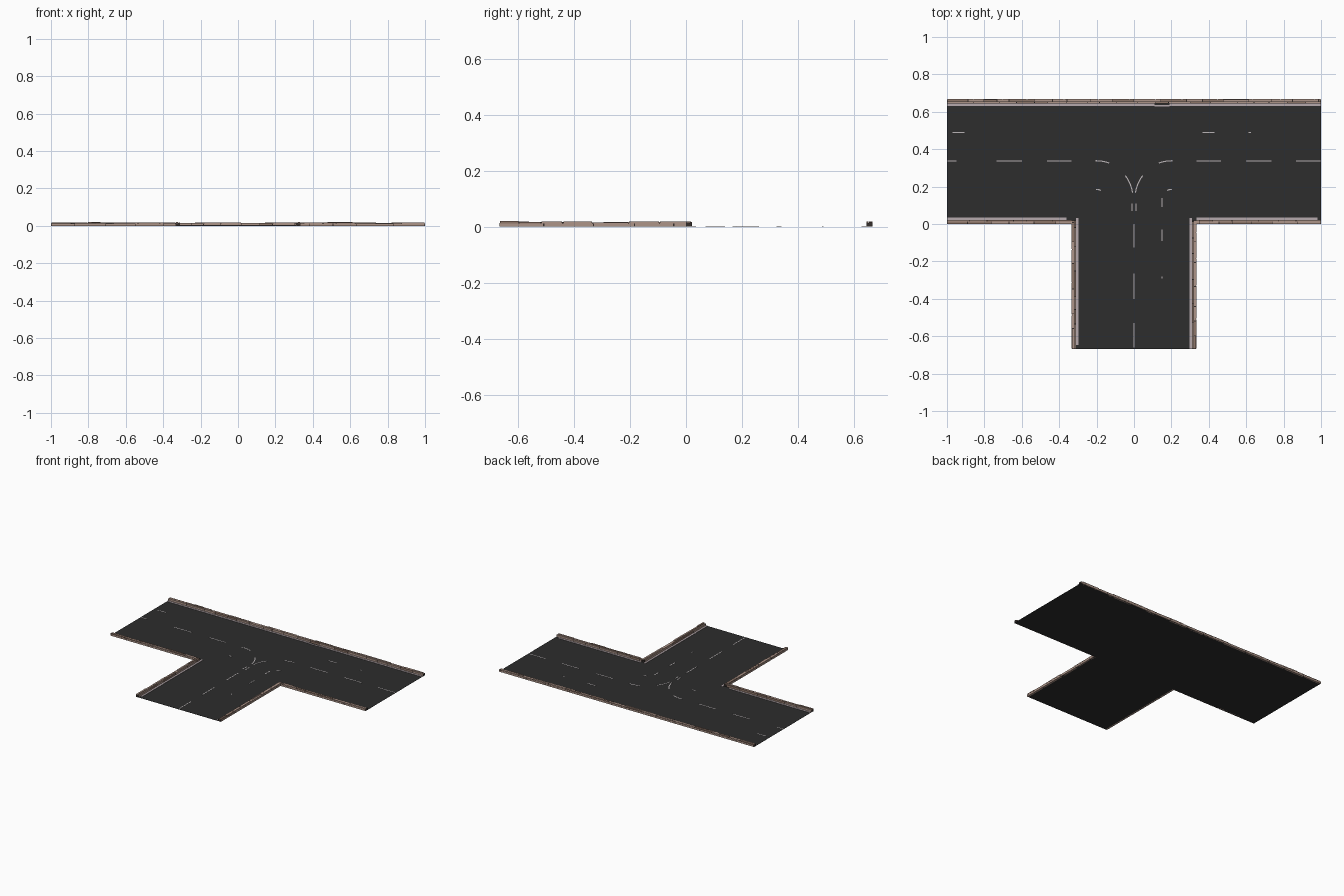
import bpy, bmesh, math, random
from mathutils import Vector

if "Cube" in bpy.data.objects:
    bpy.data.objects.remove(bpy.data.objects["Cube"])

random.seed(4)


def material(name, rgb):
    m = bpy.data.materials.new(name)
    m.diffuse_color = (*rgb, 1)
    m.use_nodes = True
    m.node_tree.nodes["Principled BSDF"].inputs["Base Color"].default_value = m.diffuse_color
    return m


ASPHALT = material("asphalt", (0.026, 0.026, 0.026))
TAN = material("tan_stone", (0.42, 0.30, 0.25))
BROWN = material("brown_stone", (0.27, 0.18, 0.14))
MORTAR = material("dark_mortar", (0.035, 0.027, 0.024))
KERB = material("pale_kerb", (0.47, 0.40, 0.42))
PAINT = material("lane_paint", (0.50, 0.47, 0.48))


def finish(name, bm, mats):
    bmesh.ops.recalc_face_normals(bm, faces=bm.faces[:])
    me = bpy.data.meshes.new(name)
    bm.to_mesh(me)
    bm.free()
    for m in mats:
        me.materials.append(m)
    ob = bpy.data.objects.new(name, me)
    bpy.context.collection.objects.link(ob)
    return ob


def prism(bm, pts, z0, z1, mat=0):
    """Extrude a flat outline from z0 to z1."""
    lo = [bm.verts.new((p[0], p[1], z0)) for p in pts]
    hi = [bm.verts.new((p[0], p[1], z1)) for p in pts]
    n = len(pts)
    faces = [bm.faces.new(lo[::-1]), bm.faces.new(hi)]
    faces += [bm.faces.new((lo[i], lo[(i + 1) % n], hi[(i + 1) % n], hi[i])) for i in range(n)]
    for f in faces:
        f.material_index = mat


# T-shaped asphalt slab
E = 0.004
bm = bmesh.new()
for x0, x1, y0, y1 in ((-1, 1, E, 0.667 - E), (-0.333 + E, 0.333 - E, -0.667, E)):
    prism(bm, [(x0, y0), (x1, y0), (x1, y1), (x0, y1)], 0, 0.001)
finish("road_surface", bm, [ASPHALT])


# Stone border with a flat pale kerb strip, following one road edge
def border(name, start, along, inward, length, strips):
    s, d, n = Vector(start), Vector(along), Vector(inward)

    def box(bm, u0, u1, v0, v1, z0, z1, mat=0):
        prism(bm, [s + d * u + n * v for u, v in ((u0, v0), (u1, v0), (u1, v1), (u0, v1))], z0, z1, mat)

    bm = bmesh.new()
    box(bm, 0, length, 0.001, 0.021, 0.0002, 0.0135, 2)          # mortar core
    # (v0, v1, z0, lowest top, highest top, shortest, longest, tone)
    courses = ((0, 0.0125, 0, 0.0105, 0.0115, 0.12, 0.20, 0),     # outer base stones
               (0.0005, 0.013, 0.012, 0.0145, 0.020, 0.06, 0.14, None),  # cap stones
               (0.0142, 0.022, 0.0005, 0.014, 0.018, 0.06, 0.14, None))   # inner stones
    for v0, v1, z0, ta, tb, la, lb, tone in courses:
        u = 0.002
        while u < length - 0.01:
            e = min(u + random.uniform(la, lb), length - 0.002)
            mat = random.choice((0, 0, 1)) if tone is None else tone
            box(bm, u, e, v0, v1, z0, random.uniform(ta, tb), mat)
            u = e + 0.004
    finish(name + "_stones", bm, [TAN, BROWN, MORTAR])

    bm = bmesh.new()
    for u0, u1 in strips:
        box(bm, u0, u1, 0.0225, 0.036, 0.0008, 0.003)
    finish(name + "_kerb", bm, [KERB])


border("back", (-1, 0.667), (1, 0), (0, -1), 2, ((0, 1.11), (1.19, 2)))
border("left_front", (-1, 0), (1, 0), (0, 1), 0.667, ((0, 0.64),))
border("right_front", (1, 0), (-1, 0), (0, 1), 0.667, ((0.02, 0.667),))
border("stem_left", (-0.333, -0.667), (0, 1), (1, 0), 0.687, ((0.02, 0.70),))
border("stem_right", (0.333, -0.667), (0, 1), (-1, 0), 0.687, ((0, 0.70),))

# Drain lip in the back kerb
bm = bmesh.new()
prism(bm, [(0.11, 0.628), (0.19, 0.628), (0.19, 0.636), (0.11, 0.636)], 0.0008, 0.003)
finish("drain_lip", bm, [KERB])


# Painted lane markings
W = 0.003
bm = bmesh.new()


def dash(x0, y0, x1, y1):
    a, b = Vector((x0, y0)), Vector((x1, y1))
    t = (b - a).normalized()
    o = Vector((-t.y, t.x)) * W
    prism(bm, [a - o, b - o, b + o, a + o], 0.0008, 0.0018)


def arc(side, r, a0, a1):
    """Curved dash for the turning lanes, centred beside the stem mouth."""
    ring = [(rr, a0 + (a1 - a0) * k / 5) for rr, ks in ((r - W, range(6)), (r + W, range(5, -1, -1))) for k in ks]
    prism(bm, [(side * (0.2 - rr * math.cos(math.radians(a))), 0.14 + rr * math.sin(math.radians(a)))
               for rr, a in ring], 0.0008, 0.0018)


for x0, x1 in ((-1, -0.95), (-0.735, -0.6), (-0.465, -0.335), (0.335, 0.465), (0.6, 0.735), (0.865, 1)):
    dash(x0, 0.337, x1, 0.337)
for x0, x1 in ((-0.97, -0.905), (0.365, 0.43), (0.612, 0.625)):
    dash(x0, 0.489, x1, 0.489)
for y0, y1 in ((-0.125, 0), (-0.4, -0.265), (-0.66, -0.53)):
    dash(0, y0, 0, y1)
for y0, y1 in ((-0.09, -0.03), (-0.292, -0.28), (0.09, 0.14)):
    dash(0.15, y0, 0.15, y1)
for side in (-1, 1):
    arc(side, 0.198, 70, 92)
    arc(side, 0.194, 8, 38)
    arc(side, 0.045, 60, 95)
    dash(side * 0.01, 0.07, side * 0.01, 0.11)
finish("lane_markings", bm, [PAINT])
